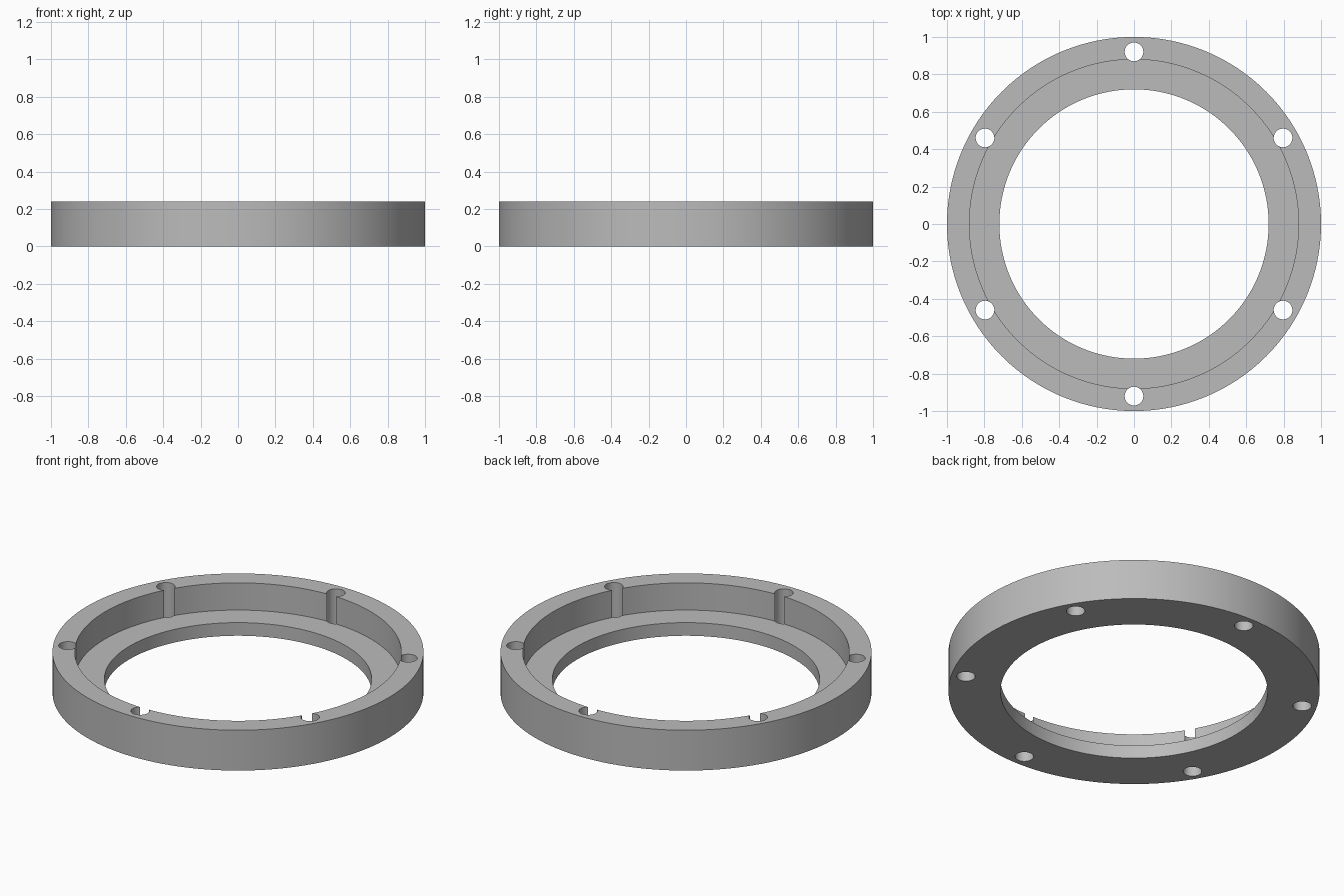
import bpy, bmesh
from math import cos, sin, pi, radians

OUTER, RECESS, BORE = 1.0, 0.88, 0.72
HEIGHT, LEDGE = 0.24, 0.078
HOLE_R, HOLE_CIRCLE, HOLES = 0.05, 0.92, 6
SEGMENTS = 128

cube = bpy.data.objects.get("Cube")
if cube:
    bpy.data.objects.remove(cube, do_unlink=True)

grey = bpy.data.materials.new("plain grey")
grey.use_nodes = True
colour = (0.5, 0.5, 0.5, 1)
grey.diffuse_color = colour
grey.node_tree.nodes["Principled BSDF"].inputs["Base Color"].default_value = colour


def add_object(name, bm):
    bmesh.ops.recalc_face_normals(bm, faces=bm.faces)
    mesh = bpy.data.meshes.new(name)
    bm.to_mesh(mesh)
    bm.free()
    mesh.materials.append(grey)
    obj = bpy.data.objects.new(name, mesh)
    bpy.context.collection.objects.link(obj)
    return obj


# Stepped ring: closed cross-section swept around z
profile = [(BORE, 0), (OUTER, 0), (OUTER, HEIGHT),
           (RECESS, HEIGHT), (RECESS, LEDGE), (BORE, LEDGE)]
bm = bmesh.new()
loops = []
for i in range(SEGMENTS):
    a = 2 * pi * i / SEGMENTS
    loops.append([bm.verts.new((r * cos(a), r * sin(a), z)) for r, z in profile])
for i, loop in enumerate(loops):
    following = loops[(i + 1) % SEGMENTS]
    for j in range(len(profile)):
        k = (j + 1) % len(profile)
        bm.faces.new((loop[j], following[j], following[k], loop[k]))
ring = add_object("flange_ring", bm)

# Bolt hole cutters, which also break through the recess wall
bm = bmesh.new()
for i in range(HOLES):
    a = radians(90) + 2 * pi * i / HOLES
    made = bmesh.ops.create_cone(bm, cap_ends=True, segments=32, radius1=HOLE_R,
                                 radius2=HOLE_R, depth=HEIGHT * 2)
    bmesh.ops.translate(bm, verts=made["verts"],
                        vec=(HOLE_CIRCLE * cos(a), HOLE_CIRCLE * sin(a), HEIGHT / 2))
cutter = add_object("bolt_hole_cutter", bm)

cut = ring.modifiers.new("bolt holes", "BOOLEAN")
cut.operation = "DIFFERENCE"
cut.solver = "EXACT"
cut.object = cutter

# Apply the cut, drop the cutter and smooth the round walls
bpy.ops.object.select_all(action="DESELECT")
ring.select_set(True)
bpy.context.view_layer.objects.active = ring
bpy.ops.object.modifier_apply(modifier=cut.name)
bpy.data.objects.remove(cutter, do_unlink=True)
bpy.ops.object.shade_smooth_by_angle(angle=radians(30))
